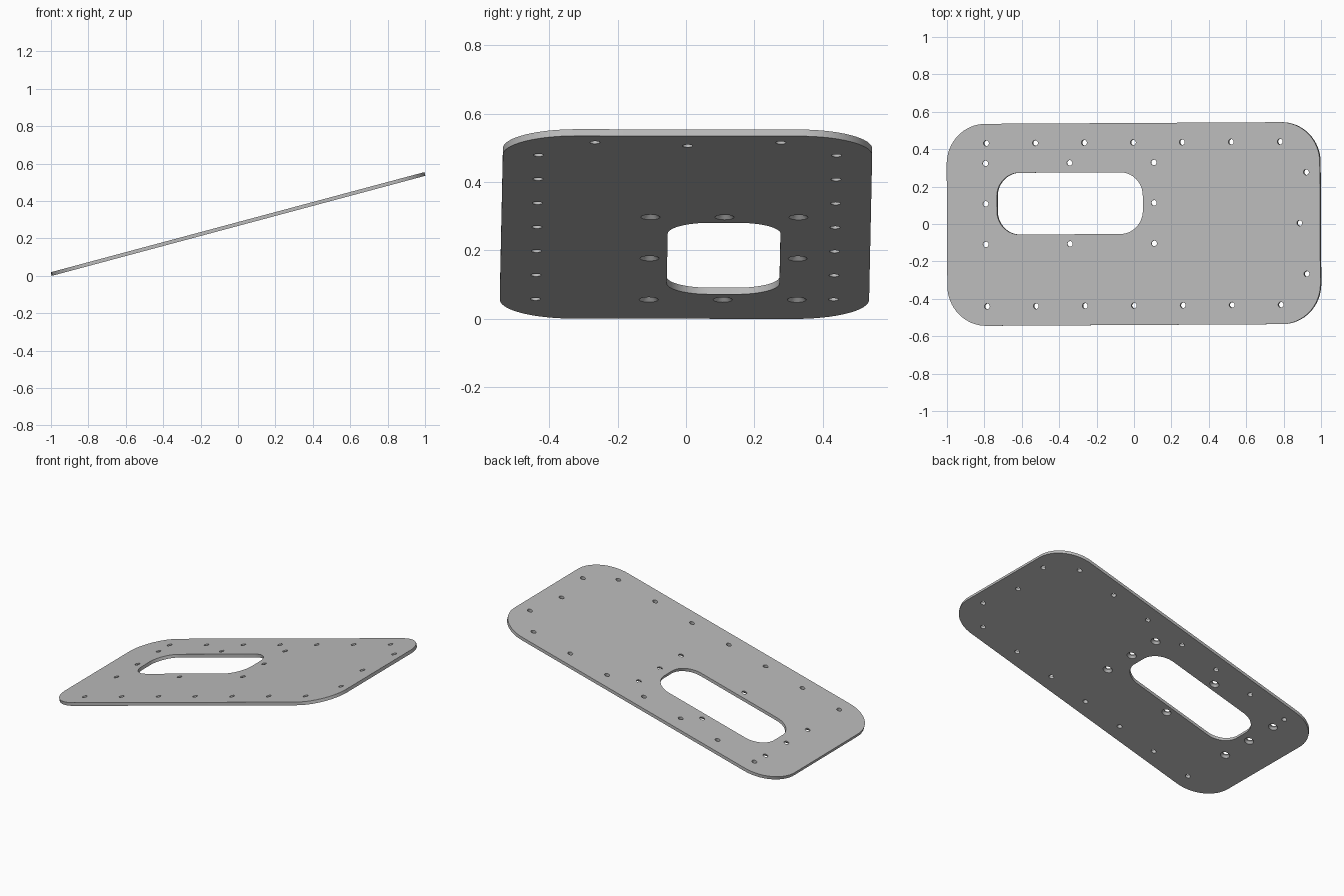
import bpy, bmesh
from math import sin, cos, pi, radians
from mathutils import Matrix

cube = bpy.data.objects.get("Cube")
if cube:
    bpy.data.objects.remove(cube, do_unlink=True)

LENGTH, WIDTH, THICK = 2.065, 1.08, 0.02
TILT, YAW = radians(15), 0.0055
HALF = THICK / 2

grey = bpy.data.materials.new("plate grey")
grey.use_nodes = True
colour = (0.5, 0.5, 0.5, 1)
grey.diffuse_color = colour
grey.node_tree.nodes["Principled BSDF"].inputs["Base Color"].default_value = colour


def rounded_rect(length, width, radius, steps=16):
    """Counter-clockwise outline with rounded corners."""
    points = []
    for quarter, (sx, sy) in enumerate([(1, 1), (-1, 1), (-1, -1), (1, -1)]):
        for i in range(steps + 1):
            a = (quarter + i / steps) * pi / 2
            points.append((sx * (length / 2 - radius) + radius * cos(a),
                           sy * (width / 2 - radius) + radius * sin(a)))
    return points


def circle(radius, steps=24):
    return [(radius * cos(2 * pi * i / steps), radius * sin(2 * pi * i / steps))
            for i in range(steps)]


def loft(bm, rings, x=0, y=0):
    """Closed solid through matching outlines, given as (outline, z) upwards."""
    loops = [[bm.verts.new((x + px, y + py, z)) for px, py in outline]
             for outline, z in rings]
    for low, high in zip(loops, loops[1:]):
        for i in range(len(low)):
            j = (i + 1) % len(low)
            bm.faces.new((low[i], low[j], high[j], high[i]))
    bm.faces.new(loops[0][::-1])
    bm.faces.new(loops[-1])


def make_object(name, bm):
    mesh = bpy.data.meshes.new(name)
    bm.to_mesh(mesh)
    bm.free()
    obj = bpy.data.objects.new(name, mesh)
    bpy.context.collection.objects.link(obj)
    mesh.materials.append(grey)
    return obj


# Plate body
bm = bmesh.new()
outline = rounded_rect(LENGTH, WIDTH, 0.215)
loft(bm, [(outline, -HALF), (outline, HALF)])
plate = make_object("mounting_plate", bm)

# Window opening
bm = bmesh.new()
SLOT_X, SLOT_Y = -0.352, 0.112
opening = rounded_rect(0.808, 0.33, 0.125)
loft(bm, [(opening, -0.05), (opening, 0.05)], SLOT_X, SLOT_Y)

# Straight holes along both long edges and the raised end
hole = circle(0.015)
straight = [(0.271 * i, side * 0.436) for i in range(-3, 4) for side in (-1, 1)]
straight += [(0.957, 0.272), (0.919, 0), (0.957, -0.272)]
for x, y in straight:
    loft(bm, [(hole, -0.05), (hole, 0.05)], x, y)

# Holes around the opening, countersunk from below
for i in (-1, 0, 1):
    for j in (-1, 0, 1):
        if i or j:
            loft(bm, [(circle(0.038), -HALF - 0.01), (hole, -HALF + 0.013), (hole, 0.05)],
                 SLOT_X + 0.466 * i, SLOT_Y + 0.2165 * j)
cutter = make_object("hole_cutter", bm)
cutter.hide_render = True

# Cut the plate, then discard the cutter
cut = plate.modifiers.new("holes", 'BOOLEAN')
cut.operation, cut.solver, cut.object = 'DIFFERENCE', 'EXACT', cutter
graph = bpy.context.evaluated_depsgraph_get()
result = bpy.data.meshes.new_from_object(plate.evaluated_get(graph))
plate.modifiers.clear()
plate.data = result
bpy.data.objects.remove(cutter, do_unlink=True)

# Tilt the plate so that its left end is raised and its right end rests on the ground
height = LENGTH * sin(TILT) + THICK * cos(TILT)
plate.matrix_world = (Matrix.Translation((0, 0, height / 2))
                      @ Matrix.Rotation(-TILT, 4, 'Y') @ Matrix.Rotation(YAW, 4, 'Z'))

bpy.ops.object.select_all(action='DESELECT')
plate.select_set(True)
bpy.context.view_layer.objects.active = plate
bpy.ops.object.shade_smooth_by_angle(angle=radians(30))
